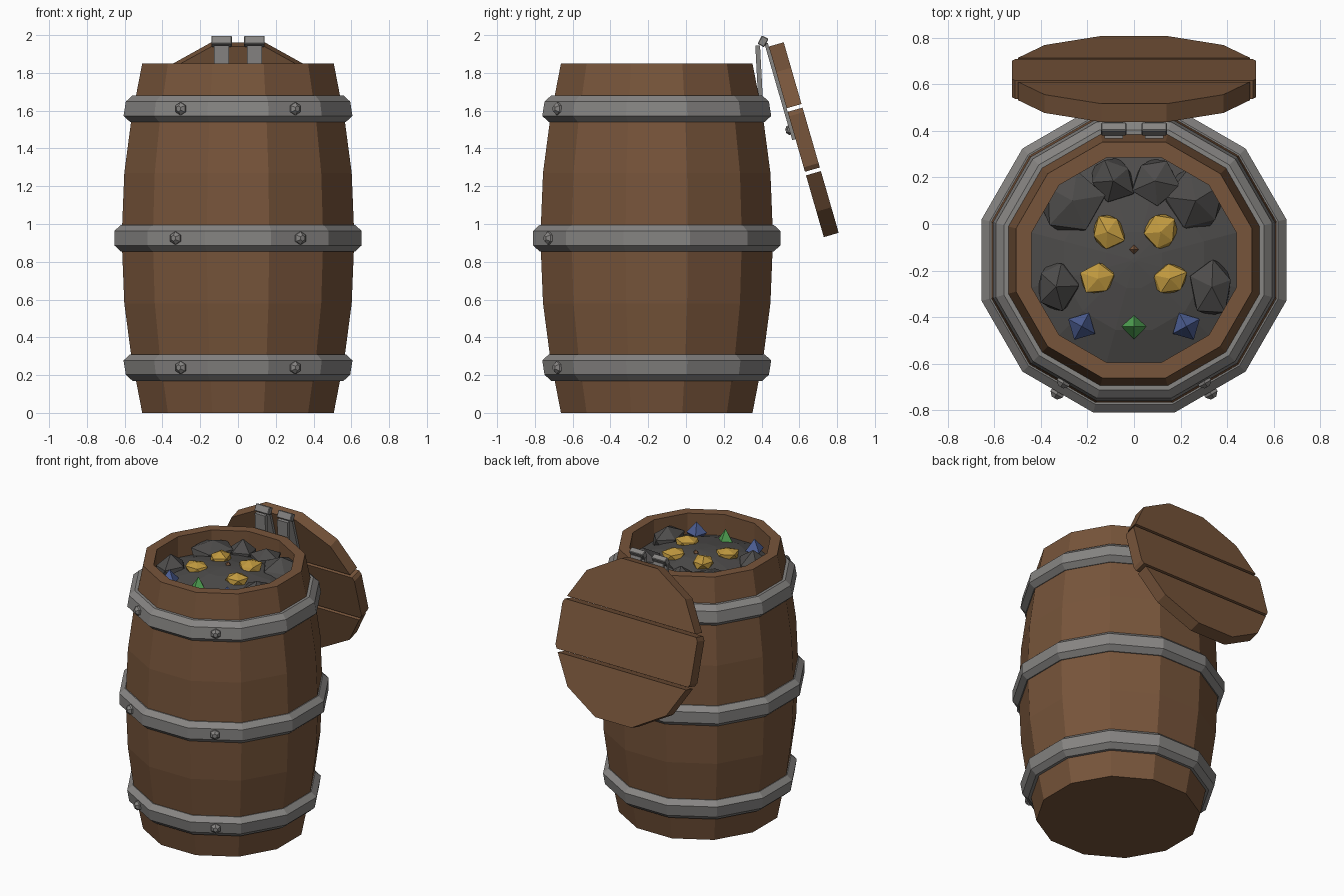
import bpy, bmesh, math, random
from mathutils import Matrix, Vector

random.seed(4)
cube = bpy.data.objects.get("Cube")
if cube:
    bpy.data.objects.remove(cube)


def material(name, *rgb):
    m = bpy.data.materials.new(name)
    m.use_nodes = True
    m.diffuse_color = (*rgb, 1)
    bsdf = m.node_tree.nodes["Principled BSDF"]
    bsdf.inputs["Base Color"].default_value = (*rgb, 1)
    bsdf.inputs["Roughness"].default_value = 0.8
    return m


WOOD = material("brown wood", 0.185, 0.09, 0.043)
IRON = material("grey iron", 0.24, 0.232, 0.225)
STONE = material("dark stone", 0.075, 0.072, 0.07)
GOLD = material("gold ore", 0.53, 0.32, 0.05)
BLUE = material("blue gem", 0.075, 0.115, 0.3)
GREEN = material("green gem", 0.08, 0.36, 0.085)
SIDES = 12
AXIS = Matrix.Translation((0, -0.155, 0))     # barrel axis
FLAT = math.cos(math.pi / SIDES)              # flat distance to corner radius


def finish(name, bm, mat, matrix=None):
    if matrix is not None:
        bm.transform(matrix)
    bmesh.ops.recalc_face_normals(bm, faces=bm.faces)
    mesh = bpy.data.meshes.new(name)
    bm.to_mesh(mesh)
    bm.free()
    mesh.materials.append(mat)
    obj = bpy.data.objects.new(name, mesh)
    bpy.context.collection.objects.link(obj)
    return obj


def lathe(name, profile, mat, loop=False, cap=True, matrix=AXIS):
    """Turn (flat distance, height) points into a twelve-sided body."""
    bm = bmesh.new()
    rings = []
    for dist, z in profile:
        angles = [(i + 0.5) * math.tau / SIDES for i in range(SIDES)]
        r = dist / FLAT
        rings.append([bm.verts.new((r * math.cos(a), r * math.sin(a), z)) for a in angles])
    pairs = list(zip(rings, rings[1:]))
    if loop:
        pairs.append((rings[-1], rings[0]))
    for low, high in pairs:
        for i in range(SIDES):
            j = (i + 1) % SIDES
            bm.faces.new((low[i], low[j], high[j], high[i]))
    if cap and not loop:
        bm.faces.new(rings[0])
        bm.faces.new(rings[-1])
    return finish(name, bm, mat, matrix)


def box(name, size, matrix, mat, bevel=0.0):
    bm = bmesh.new()
    bmesh.ops.create_cube(bm, size=1, matrix=Matrix.Diagonal((*size, 1)))
    if bevel:
        bmesh.ops.bevel(bm, geom=bm.edges[:], offset=bevel, segments=1, affect='EDGES')
    return finish(name, bm, mat, matrix)


def bolt(name, radius, height, matrix):
    """Six-sided head with a chamfered top, pointing along local z."""
    bm = bmesh.new()
    for r1, r2, z, depth in ((1, 1, 0, 0.4), (1, 0.45, 0.4, 0.6)):
        bmesh.ops.create_cone(bm, cap_ends=True, segments=6, radius1=radius * r1,
                              radius2=radius * r2, depth=height * depth,
                              matrix=Matrix.Translation((0, 0, height * (z + depth / 2))))
    return finish(name, bm, IRON, matrix)


# Barrel body with open top
lathe("barrel_body", [(0.507, 0), (0.565, 0.3), (0.602, 0.58), (0.616, 0.925),
                      (0.602, 1.27), (0.565, 1.55), (0.507, 1.85),
                      (0.44, 1.85), (0.44, 1.55)], WOOD)

# Iron bands, each with two bolts on the front
for name, z, dist, lean in (("lower", 0.24, 0.6, 0.006), ("middle", 0.925, 0.655, 0),
                            ("upper", 1.61, 0.6, -0.006)):
    lathe(name + "_band", [(dist - 0.07, z - 0.07), (dist - 0.035 - lean, z - 0.07),
                           (dist - lean, z - 0.038), (dist + lean, z + 0.038),
                           (dist - 0.035 + lean, z + 0.07), (dist - 0.07, z + 0.07)],
          IRON, loop=True)
    for side, sign in (("left", 1), ("right", -1)):
        place = (AXIS @ Matrix.Rotation(sign * math.radians(30), 4, 'Z')
                 @ Matrix.Translation((0, -dist, z)) @ Matrix.Rotation(math.pi / 2, 4, 'X'))
        bolt(f"{name}_band_bolt_{side}", 0.034, 0.03, place)

# Heaped filling
lathe("filling", [(0.445, 1.70), (0.3, 1.755), (0.12, 1.79), (0.01, 1.8)], STONE)


def lump(name, mat, x, y, z, sx, sy, sz, jitter=0.16):
    bm = bmesh.new()
    bmesh.ops.create_icosphere(bm, subdivisions=1, radius=1)
    for v in bm.verts:
        v.co *= 1 + random.uniform(-jitter, jitter)
    place = (Matrix.Translation((x, y, z)) @ Matrix.Diagonal((sx, sy, sz, 1))
             @ Matrix.Rotation(random.uniform(0, 6), 4, 'Z'))
    return finish(name, bm, mat, place)


def gem(name, mat, x, y, z, r, h, turn=0.0):
    bm = bmesh.new()
    bmesh.ops.create_uvsphere(bm, u_segments=4, v_segments=2, radius=1)
    return finish(name, bm, mat, Matrix.Translation((x, y, z))
                  @ Matrix.Rotation(turn, 4, 'Z') @ Matrix.Diagonal((r, r, h, 1)))


# Stones, gold lumps and gems, mirrored left and right
for side, s in (("left", 1), ("right", -1)):
    lump("back_stone_" + side, STONE, s * 0.09, 0.185, 1.73, 0.11, 0.11, 0.1)
    lump("corner_stone_" + side, STONE, s * 0.265, 0.1, 1.73, 0.14, 0.15, 0.1)
    lump("side_stone_" + side, STONE, s * 0.335, -0.27, 1.73, 0.1, 0.13, 0.1)
    lump("back_gold_" + side, GOLD, s * 0.115, -0.035, 1.785, 0.078, 0.092, 0.05)
    lump("front_gold_" + side, GOLD, s * 0.155, -0.235, 1.78, 0.082, 0.075, 0.05)
    gem("blue_gem_" + side, BLUE, s * 0.225, -0.44, 1.755, 0.066, 0.075, s * 0.5)
gem("green_gem", GREEN, 0, -0.44, 1.755, 0.055, 0.085)
gem("wood_chip", WOOD, 0, -0.11, 1.8, 0.02, 0.02)

# Leaning lid: a twelve-sided disc sawn into three planks (local z faces the barrel)
LID = Matrix.Translation((0, 0.584, 1.435)) @ Matrix.Rotation(math.radians(106.1), 4, 'X')
for name, low, high in (("lower", -0.526, -0.185), ("middle", -0.165, 0.165),
                        ("upper", 0.185, 0.526)):
    plank = lathe("lid_plank_" + name, [(0.525, -0.082), (0.525, 0)], WOOD, matrix=None)
    bm = bmesh.new()
    bm.from_mesh(plank.data)
    for y, normal in ((low, -1), (high, 1)):
        cut = bmesh.ops.bisect_plane(bm, geom=bm.verts[:] + bm.edges[:] + bm.faces[:],
                                     plane_co=(0, y, 0), plane_no=(0, normal, 0),
                                     clear_outer=True)
        edges = [e for e in cut["geom_cut"] if isinstance(e, bmesh.types.BMEdge)]
        if edges:
            bmesh.ops.holes_fill(bm, edges=bm.edges[:])
    bm.transform(LID)
    bmesh.ops.recalc_face_normals(bm, faces=bm.faces)
    bm.to_mesh(plank.data)
    bm.free()

# Hinges: barrel plate, knuckle and strap on the inner face of the lid
for side, s in (("left", 1), ("right", -1)):
    x = s * 0.087
    box("hinge_plate_" + side, (0.08, 0.025, 0.29),
        Matrix.Translation((x, 0.387, 1.8)) @ Matrix.Rotation(math.radians(3), 4, 'X'), IRON)
    box("hinge_knuckle_" + side, (0.108, 0.04, 0.05),
        Matrix.Translation((x, 0.408, 1.967)) @ Matrix.Rotation(math.radians(-28), 4, 'X'),
        IRON, 0.004)
    box("hinge_strap_" + side, (0.08, 0.53, 0.018),
        LID @ Matrix.Translation((x, 0.28, 0.009)), IRON)
    bolt("hinge_bolt_" + side, 0.025, 0.02, LID @ Matrix.Translation((x, 0.07, 0.018)))
